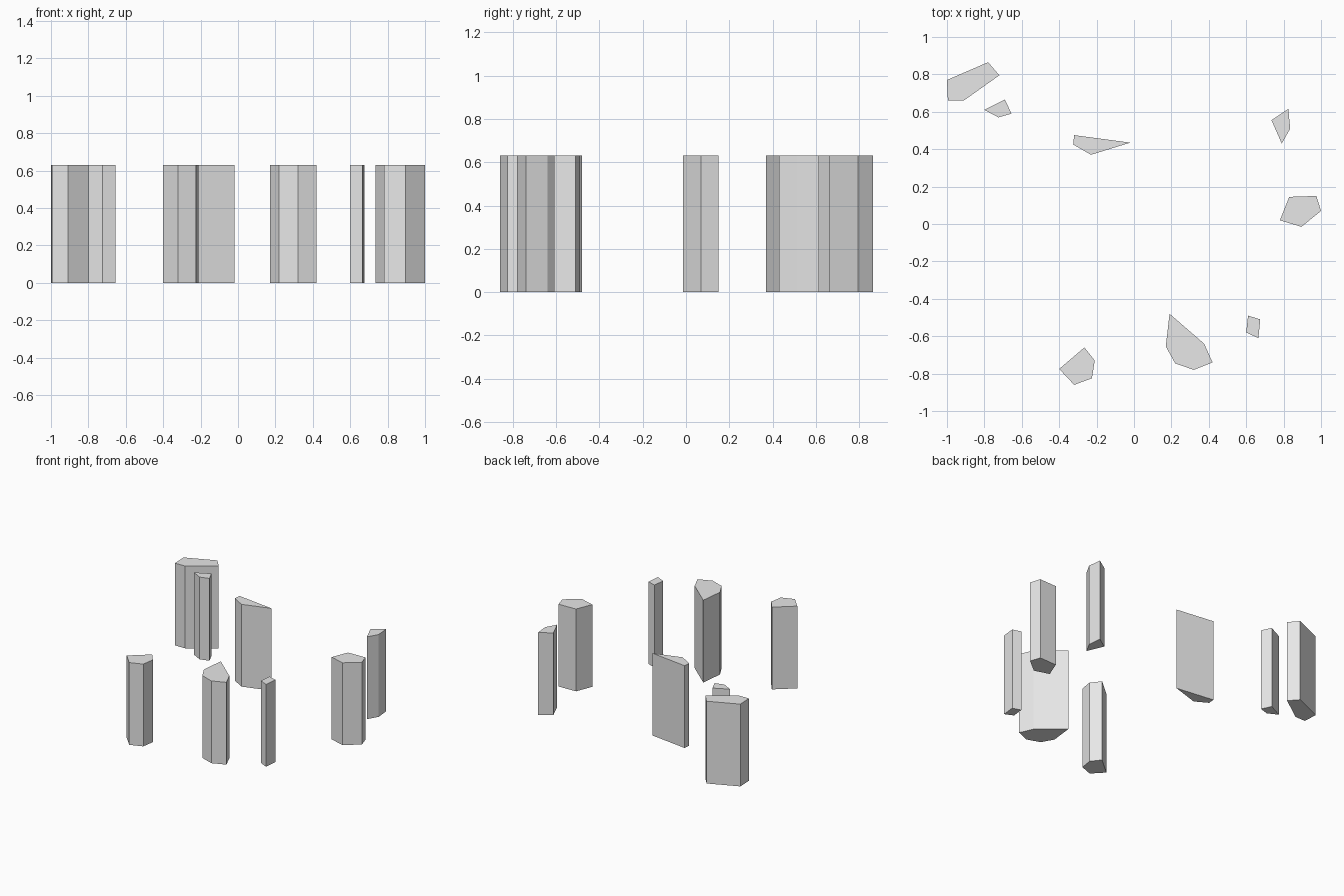
import bpy
import bmesh
from mathutils import Vector

default_cube = bpy.data.objects.get("Cube")
if default_cube:
    bpy.data.objects.remove(default_cube, do_unlink=True)

HEIGHT = 0.63

# One plain grey for every pillar
grey = bpy.data.materials.new("light_grey")
grey.use_nodes = True
grey.diffuse_color = (0.8, 0.8, 0.8, 1)
grey.node_tree.nodes["Principled BSDF"].inputs["Base Color"].default_value = grey.diffuse_color


def pillar(name, footprint):
    """Extrude a ground-plan polygon straight up into a closed, flat-shaded prism."""
    bm = bmesh.new()
    base = bm.faces.new([bm.verts.new((x, y, 0)) for x, y in footprint])
    extruded = bmesh.ops.extrude_face_region(bm, geom=[base], use_keep_orig=True)
    top_verts = [item for item in extruded["geom"] if isinstance(item, bmesh.types.BMVert)]
    bmesh.ops.translate(bm, verts=top_verts, vec=Vector((0, 0, HEIGHT)))
    bmesh.ops.recalc_face_normals(bm, faces=bm.faces[:])

    mesh = bpy.data.meshes.new(name)
    bm.to_mesh(mesh)
    bm.free()
    mesh.materials.append(grey)
    pillar_object = bpy.data.objects.new(name, mesh)
    bpy.context.scene.collection.objects.link(pillar_object)
    return pillar_object


# Back row of pillars
pillar("back_right_large_pillar",
       [(-1, 0.77), (-0.78, 0.865), (-0.72, 0.795), (-0.91, 0.66), (-0.995, 0.66)])
pillar("back_right_small_pillar",
       [(-0.8, 0.61), (-0.69, 0.665), (-0.655, 0.59), (-0.725, 0.57)])
pillar("back_wedge_pillar",
       [(-0.32, 0.475), (-0.02, 0.435), (-0.23, 0.37), (-0.325, 0.425)])
pillar("back_left_pillar",
       [(0.735, 0.555), (0.825, 0.615), (0.835, 0.51), (0.79, 0.43)])

# Side pillar
pillar("left_pillar",
       [(0.78, 0.02), (0.83, 0.145), (0.975, 0.15), (1, 0.07), (0.895, -0.015)])

# Front row of pillars
pillar("front_large_pillar",
       [(0.19, -0.48), (0.375, -0.64), (0.42, -0.74), (0.32, -0.78),
        (0.22, -0.745), (0.17, -0.655)])
pillar("front_left_small_pillar",
       [(0.61, -0.49), (0.675, -0.51), (0.665, -0.61), (0.6, -0.58)])
pillar("front_right_pillar",
       [(-0.265, -0.66), (-0.21, -0.73), (-0.225, -0.825), (-0.32, -0.86), (-0.4, -0.775)])
